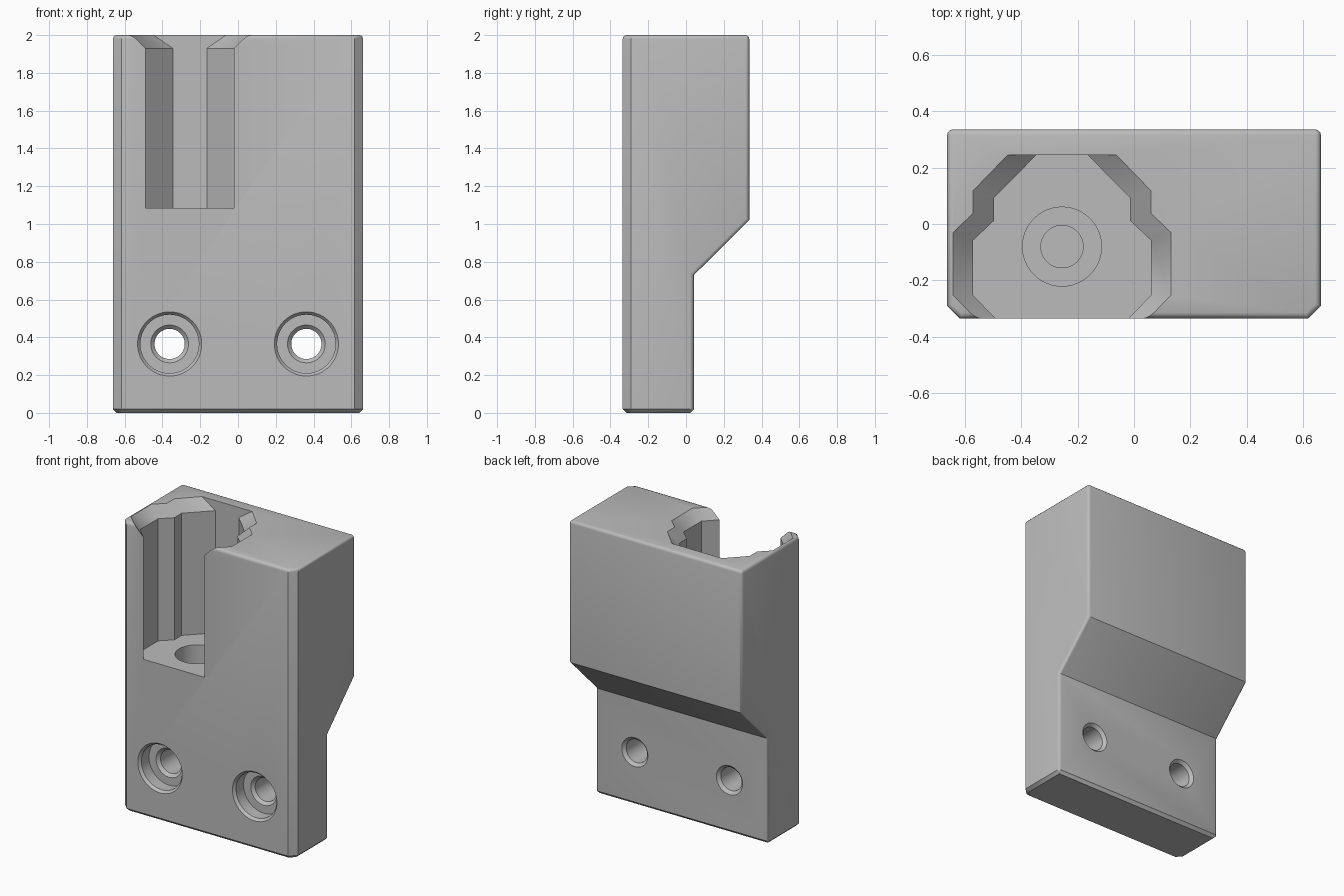
import bpy, bmesh, math
from mathutils import Matrix

cube = bpy.data.objects.get("Cube")
if cube:
    bpy.data.objects.remove(cube, do_unlink=True)

grey = bpy.data.materials.new("plain grey")
grey.use_nodes = True
grey.diffuse_color = (0.5, 0.5, 0.5, 1)
grey.node_tree.nodes["Principled BSDF"].inputs["Base Color"].default_value = (0.5, 0.5, 0.5, 1)


def make_object(name, bm):
    bmesh.ops.recalc_face_normals(bm, faces=bm.faces)
    mesh = bpy.data.meshes.new(name)
    bm.to_mesh(mesh)
    bm.free()
    mesh.materials.append(grey)
    ob = bpy.data.objects.new(name, mesh)
    bpy.context.collection.objects.link(ob)
    return ob


def loft(rings):
    """Closed solid through a list of equal-length point rings."""
    bm = bmesh.new()
    loops = [[bm.verts.new(p) for p in ring] for ring in rings]
    n = len(loops[0])
    for a, b in zip(loops, loops[1:]):
        for i in range(n):
            j = (i + 1) % n
            bm.faces.new((a[i], a[j], b[j], b[i]))
    bm.faces.new(loops[0][::-1])
    bm.faces.new(loops[-1])
    return bm


def turned(profile, matrix, sides=48):
    """Rings of (radius, height) lofted round an axis."""
    rings = [[matrix @ Matrix.Rotation(2 * math.pi * i / sides, 4, 'Z') @ Matrix.Translation((r, 0, h)).to_translation()
              for i in range(sides)] for r, h in profile]
    return loft(rings)


# Body: stepped side profile extruded across the width
W, D = 0.662, 0.335
side = [(-D, 0), (0.042, 0), (0.042, 0.73), (D, 1.02), (D, 2), (-D, 2)]
bm = loft([[(x, y, z) for y, z in side] for x in (-W, W)])
bmesh.ops.recalc_face_normals(bm, faces=bm.faces)


def bevel(test, size, segments):
    edges = [e for e in bm.edges if test(e, *(v.co for v in e.verts))]
    bmesh.ops.bevel(bm, geom=edges, offset=size, segments=segments,
                    profile=0.5, affect='EDGES', clamp_overlap=True)


# Front corner chamfers, bottom chamfer, then rounded remaining edges
bevel(lambda e, a, b: max(a.y, b.y) < -D + 0.001 and abs(a.x - b.x) < 0.001, 0.045, 1)
bevel(lambda e, a, b: max(a.z, b.z) < 0.001, 0.02, 1)
bevel(lambda e, a, b: e.calc_face_angle_signed(0) > math.radians(65), 0.02, 3)
body = make_object("bracket_body", bm)

# Pocket cutter: mirrored outline, flared at the top
CX = -0.255
ys_in = [-0.40, -0.253, -0.058, 0.012, 0.093, 0.245]
half_in = [0.17, 0.315, 0.315, 0.241, 0.241, 0.09]
ys_out = [-0.40, -0.253, -0.03, 0.038, 0.118, 0.245]
half_out = [0.24, 0.386, 0.386, 0.315, 0.315, 0.192]


def outline(halves, ys, z):
    pts = [(CX + h, y, z) for h, y in zip(halves, ys)]
    return pts + [(CX - h, y, z) for h, y in reversed(list(zip(halves, ys)))]


cutters = [make_object("pocket_cutter", loft([
    outline(half_in, ys_in, 1.085), outline(half_in, ys_in, 1.93),
    outline(half_out, ys_out, 2.0), outline(half_out, ys_out, 2.1)]))]

# Stepped bore in the pocket floor
cutters.append(make_object("floor_bore_cutter", turned(
    [(0.075, 0.6), (0.075, 0.85), (0.14, 0.85), (0.14, 1.2)],
    Matrix.Translation((CX, -0.08, 0)))))

# Counterbored screw holes running front to back
screw = [(0.19, -0.02), (0.17, 0), (0.155, 0.018), (0.155, 0.1), (0.1, 0.1),
         (0.08, 0.12), (0.08, 0.357), (0.1, 0.377), (0.12, 0.397)]
for x in (-0.362, 0.362):
    place = Matrix.Translation((x, -D, 0.365)) @ Matrix.Rotation(-math.pi / 2, 4, 'X')
    cutters.append(make_object("screw_hole_cutter", turned(screw, place)))

# Cut everything out of the body
bpy.context.view_layer.objects.active = body
for cutter in cutters:
    mod = body.modifiers.new("cut", 'BOOLEAN')
    mod.operation, mod.solver, mod.object = 'DIFFERENCE', 'EXACT', cutter
    bpy.ops.object.modifier_apply(modifier=mod.name)
    bpy.data.objects.remove(cutter, do_unlink=True)

# Smooth rounds, crisp chamfers
bpy.ops.object.select_all(action='DESELECT')
body.select_set(True)
bpy.ops.object.shade_smooth_by_angle(angle=math.radians(35))
